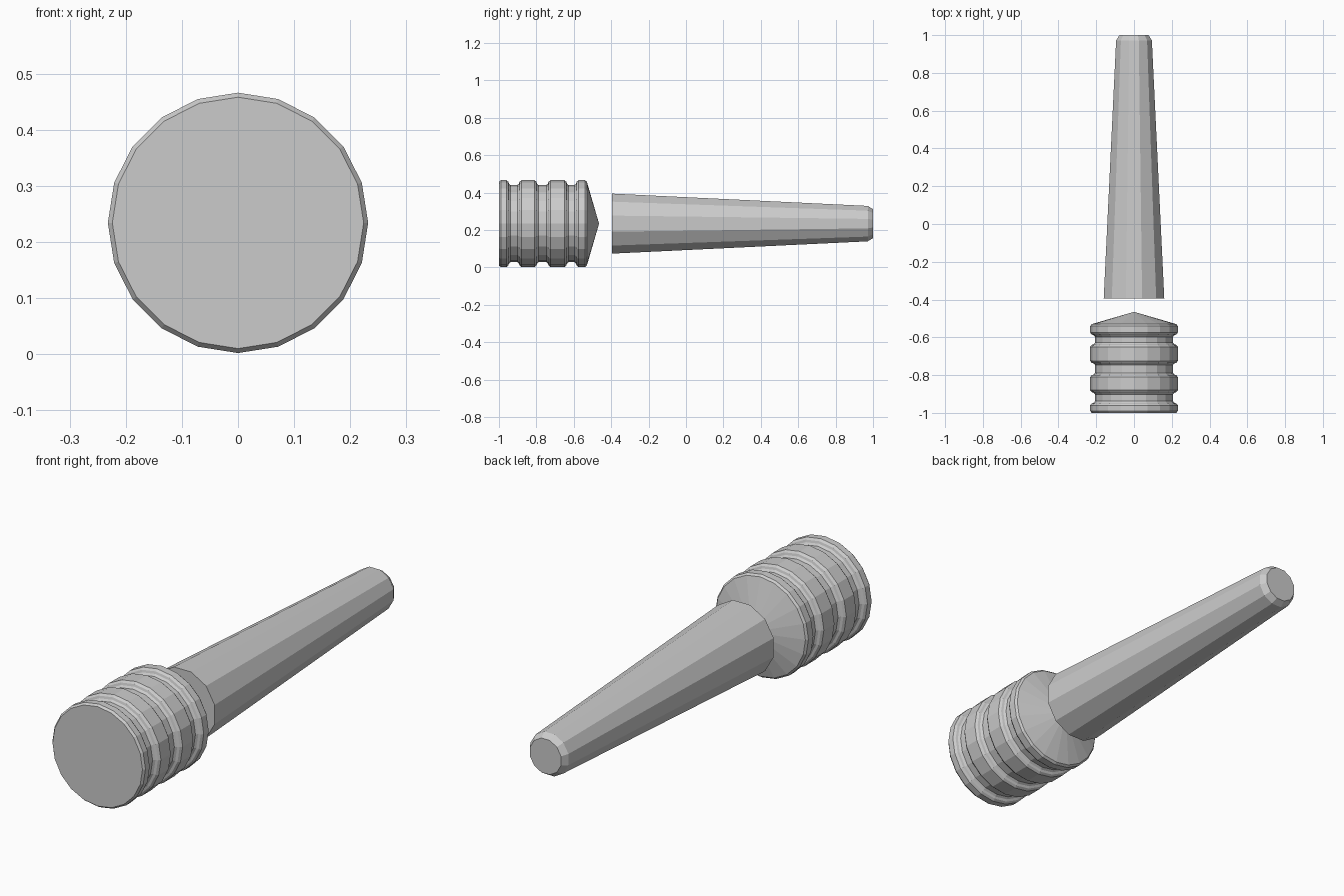
import bpy, bmesh, math

if "Cube" in bpy.data.objects:
    bpy.data.objects.remove(bpy.data.objects["Cube"])

AXIS_Z = 0.234

grey = bpy.data.materials.new("plain grey")
grey.diffuse_color = (0.6, 0.6, 0.6, 1)
grey.use_nodes = True
grey.node_tree.nodes["Principled BSDF"].inputs["Base Color"].default_value = grey.diffuse_color


def lathe(name, profile, sides, phase):
    """Revolve (y, radius) points about a lengthwise axis; radius 0 closes to a tip."""
    bm = bmesh.new()
    rings = []
    for y, r in profile:
        if r == 0:
            rings.append([bm.verts.new((0, y, AXIS_Z))])
            continue
        ring = []
        for i in range(sides):
            a = 2 * math.pi * (i + phase) / sides
            ring.append(bm.verts.new((r * math.sin(a), y, AXIS_Z + r * math.cos(a))))
        rings.append(ring)
    for a, b in zip(rings, rings[1:]):
        for i in range(sides):
            j = (i + 1) % sides
            if len(b) == 1:
                bm.faces.new((a[i], a[j], b[0]))
            else:
                bm.faces.new((a[i], a[j], b[j], b[i]))
    for ring in (rings[0], rings[-1]):
        if len(ring) > 1:
            bm.faces.new(ring)
    bmesh.ops.recalc_face_normals(bm, faces=bm.faces)
    mesh = bpy.data.meshes.new(name)
    bm.to_mesh(mesh)
    bm.free()
    mesh.materials.append(grey)
    obj = bpy.data.objects.new(name, mesh)
    bpy.context.collection.objects.link(obj)
    return obj


# Ribbed head: four bevelled ridges separated by rounded grooves, with a conical back
R, GROOVE = 0.232, 0.206
ridges = [(-1.0, -0.95), (-0.89, -0.80), (-0.735, -0.64), (-0.585, -0.53)]
profile = []
for k, (y0, y1) in enumerate(ridges):
    if k:
        profile += [(y0 - 0.012, GROOVE), (y0 - 0.003, GROOVE + 0.008)]
    profile += [(y0, R - 0.008), (y0 + 0.01, R), (y1 - 0.01, R), (y1, R - 0.008)]
    if k < len(ridges) - 1:
        profile += [(y1 + 0.003, GROOVE + 0.008), (y1 + 0.012, GROOVE)]
profile.append((-0.465, 0))
lathe("ribbed_head", profile, 20, 0)

# Tapered handle with a chamfered end
lathe("handle", [(-0.395, 0.166), (0.972, 0.098), (1.0, 0.08)], 12, 0.5)
